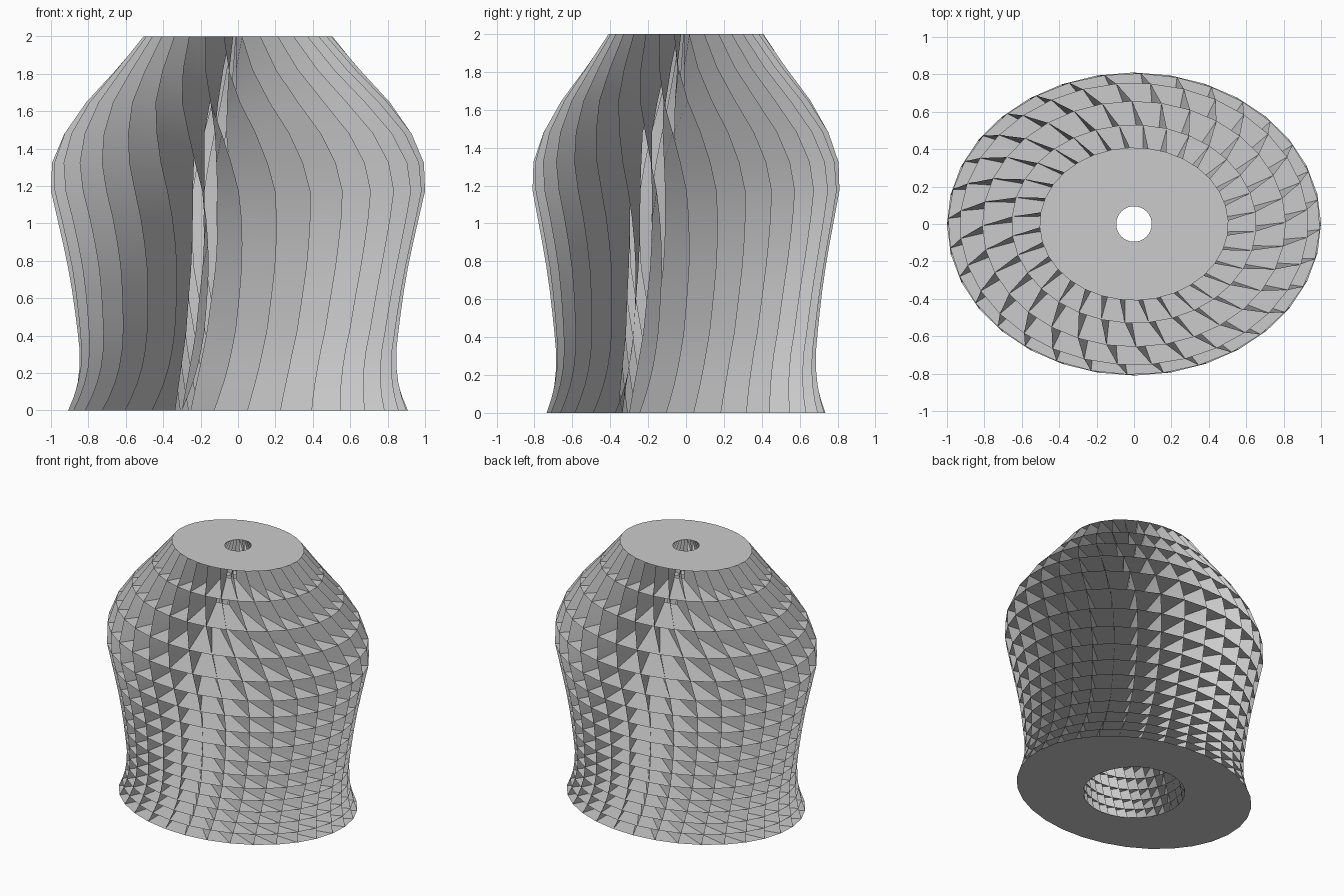
import bpy
import bmesh
from math import cos, sin, radians, tau

cube = bpy.data.objects.get("Cube")
if cube:
    bpy.data.objects.remove(cube, do_unlink=True)

FINS = 32          # upright blades around the shell
STOREYS = 16       # storeys grow taller towards the top
DEPTH = 0.81       # depth of the oval relative to its width

# Rim: height, half width, turn in degrees
RIM = [
    (0.0, 0.91, 0), (0.1, 0.87, 2), (0.2, 0.85, 4), (0.3, 0.845, 5.5),
    (0.4, 0.855, 7), (0.6, 0.88, 8.5), (0.8, 0.915, 9.5), (1.0, 0.96, 9.3),
    (1.17, 1.0, 8.3), (1.31, 1.0, 6.2), (1.47, 0.94, 3), (1.65, 0.81, -2.5),
    (1.82, 0.655, -7.5), (2.0, 0.505, -12),
]

# Opening: height, radius, angle by which it lags behind the rim
OPENING = [
    (0.0, 0.365, 36), (0.4, 0.36, 27), (0.8, 0.385, 19), (1.2, 0.38, 17),
    (1.5, 0.32, 17), (1.8, 0.19, 11), (2.0, 0.095, 7),
]

grey = bpy.data.materials.new("plain_grey")
grey.use_nodes = True
grey.diffuse_color = (0.6, 0.6, 0.6, 1)
grey.node_tree.nodes["Principled BSDF"].inputs["Base Color"].default_value = (0.6, 0.6, 0.6, 1)


def sample(profile, z):
    """Radius and angle of a profile at height z."""
    for (z0, r0, t0), (z1, r1, t1) in zip(profile, profile[1:]):
        if z <= z1:
            f = (z - z0) / (z1 - z0)
            return r0 + f * (r1 - r0), t0 + f * (t1 - t0)
    return profile[-1][1:]


def rings(bm, z):
    """Oval outer ring and round inner ring of vertices at height z."""
    width, turn = sample(RIM, z)
    hole, lag = sample(OPENING, z)
    outer, inner = [], []
    for i in range(FINS):
        a = tau * i / FINS + radians(turn - 98)
        b = a - radians(lag)
        outer.append(bm.verts.new((width * cos(a), width * DEPTH * sin(a), z)))
        inner.append(bm.verts.new((hole * cos(b), hole * sin(b), z)))
    return outer, inner


def finish(bm, name):
    mesh = bpy.data.meshes.new(name)
    bm.to_mesh(mesh)
    bm.free()
    mesh.materials.append(grey)
    obj = bpy.data.objects.new(name, mesh)
    bpy.context.collection.objects.link(obj)


first, last = 0.07, 0.18
growth = (last - first) / (STOREYS - 1)
levels = [min(2.0, first * k + growth * k * (k - 1) / 2) for k in range(STOREYS + 1)]

# Horizontal floor plates with a round opening
for k, z in enumerate(levels):
    bm = bmesh.new()
    outer, inner = rings(bm, z)
    for i in range(FINS):
        j = (i + 1) % FINS
        face = bm.faces.new((inner[i], outer[i], outer[j], inner[j]))
        if k == 0:
            face.normal_flip()
    finish(bm, f"floor_plate_{k}")

# Upright swirling blades from the opening to the rim, smooth from storey to storey
bm = bmesh.new()
stack = [rings(bm, z) for z in levels]
for (low_out, low_in), (high_out, high_in) in zip(stack, stack[1:]):
    for i in range(FINS):
        blade = bm.faces.new((low_in[i], low_out[i], high_out[i], high_in[i]))
        blade.smooth = True
finish(bm, "upright_blades")
